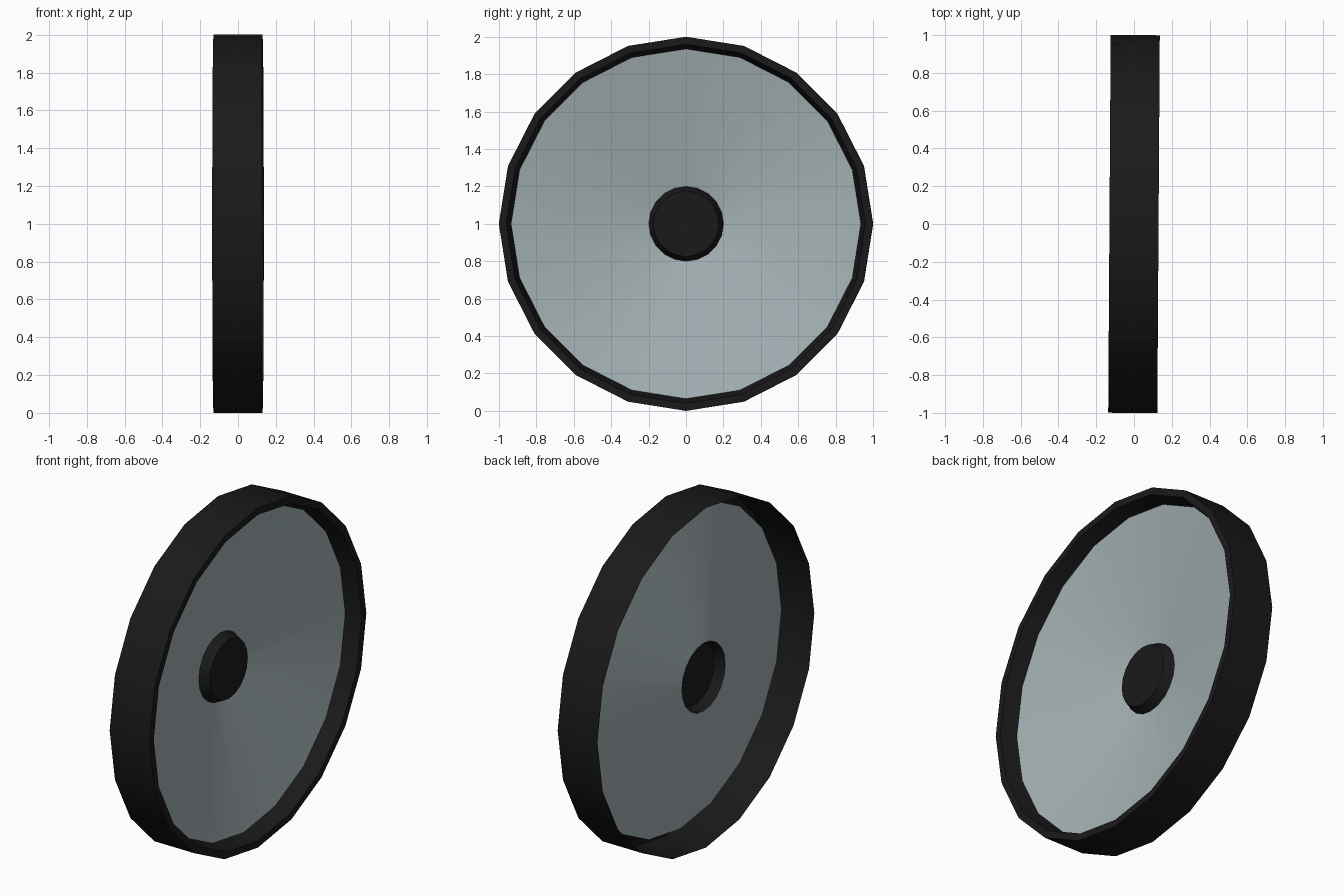
import bpy, bmesh, math
from mathutils import Matrix

if "Cube" in bpy.data.objects:
    bpy.data.objects.remove(bpy.data.objects["Cube"])

SIDES = 20
PLACE = Matrix.Translation((0, 0, 1)) @ Matrix.Rotation(-0.0065, 4, 'Z')


def material(name, color):
    mat = bpy.data.materials.new(name)
    mat.diffuse_color = (*color, 1)
    mat.use_nodes = True
    mat.node_tree.nodes["Principled BSDF"].inputs["Base Color"].default_value = mat.diffuse_color
    return mat


def lathe(name, profile, mat):
    """Spin (x, radius) points around the x axis; radius 0 closes the centre."""
    bm = bmesh.new()
    rings = []
    for x, r in profile:
        if r == 0:
            rings.append([bm.verts.new((x, 0, 0))] * SIDES)
        else:
            rings.append([bm.verts.new((x, r * math.cos(2 * math.pi * i / SIDES),
                                        r * math.sin(2 * math.pi * i / SIDES)))
                          for i in range(SIDES)])
    for a, b in zip(rings, rings[1:]):
        for i in range(SIDES):
            j = (i + 1) % SIDES
            bm.faces.new(list(dict.fromkeys((a[i], a[j], b[j], b[i]))))
    me = bpy.data.meshes.new(name)
    bm.transform(PLACE)
    bm.to_mesh(me)
    bm.free()
    me.materials.append(mat)
    ob = bpy.data.objects.new(name, me)
    bpy.context.collection.objects.link(ob)
    bpy.ops.object.select_all(action='DESELECT')
    ob.select_set(True)
    bpy.context.view_layer.objects.active = ob
    bpy.ops.object.shade_smooth_by_angle(angle=math.radians(30))
    return ob


black = material("black_rubber", (0.01, 0.01, 0.01))
metal = material("grey_metal", (0.37, 0.44, 0.46))

# Hub cap: shallow tapered cup, hollow at the back
lathe("hub_cap", [(-0.06, 0), (-0.06, 0.175), (-0.115, 0.2)], black)
# Dished wheel plate, deepest at the hub
lathe("wheel_disc", [(-0.115, 0.2), (0.038, 0.935)], metal)
# Tyre: inner lip, front edge and tread band
lathe("tyre", [(0.038, 0.935), (0.13, 0.96), (0.13, 1), (-0.13, 1)], black)
